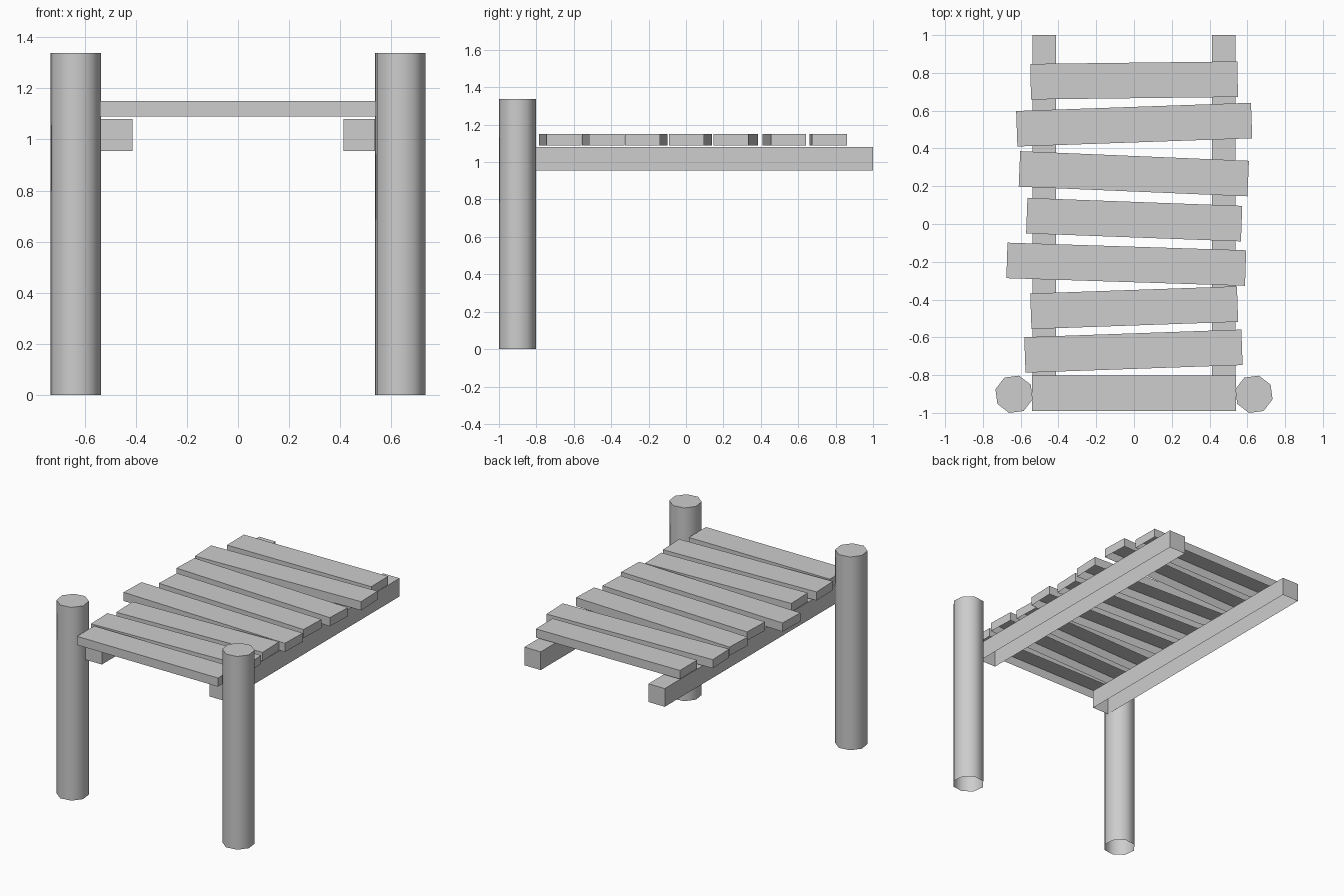
import bpy
import bmesh
import math
from mathutils import Matrix

cube = bpy.data.objects.get("Cube")
if cube:
    bpy.data.objects.remove(cube, do_unlink=True)

# One plain grey for the whole dock
grey = bpy.data.materials.new("plain grey")
grey.use_nodes = True
COLOUR = (0.61, 0.61, 0.61, 1)
grey.diffuse_color = COLOUR
grey.node_tree.nodes["Principled BSDF"].inputs["Base Color"].default_value = COLOUR


def add_object(name, bm, location, angle):
    """Open the underside, then place the part in the scene."""
    bm.normal_update()
    underside = [f for f in bm.faces if f.normal.z < -0.9]
    bmesh.ops.delete(bm, geom=underside, context='FACES_ONLY')
    mesh = bpy.data.meshes.new(name)
    bm.to_mesh(mesh)
    bm.free()
    mesh.materials.append(grey)
    obj = bpy.data.objects.new(name, mesh)
    obj.location = location
    obj.rotation_euler.z = angle
    bpy.context.collection.objects.link(obj)
    return obj


def timber(name, size, location, angle=0):
    """Square-cut board."""
    bm = bmesh.new()
    bmesh.ops.create_cube(bm, size=1, matrix=Matrix.Diagonal((*size, 1)))
    add_object(name, bm, location, angle)


def post(name, x):
    """Eight-sided upright with smooth sides and a flat top."""
    height, radius = 1.338, 0.102
    bm = bmesh.new()
    bmesh.ops.create_cone(bm, cap_ends=True, segments=8,
                          radius1=radius, radius2=radius, depth=height)
    obj = add_object(name, bm, (x, -0.9015, height / 2), math.radians(-60))
    bpy.ops.object.select_all(action='DESELECT')
    obj.select_set(True)
    bpy.context.view_layer.objects.active = obj
    bpy.ops.object.shade_smooth_by_angle(angle=math.radians(60))


# Posts and the long beams that carry the deck
for side, sign in (("left", 1), ("right", -1)):
    post(f"{side}_post", sign * 0.635)
    timber(f"{side}_beam", (0.125, 1.9, 0.126), (sign * 0.475, 0.05, 1.017))

# Deck planks from front to back: centre x, centre y, length, slope
planks = [
    (0, -0.896, 1.08, 0),
    (-0.003, -0.673, 1.15, 0.035),
    (0.001, -0.443, 1.095, 0.035),
    (-0.041, -0.213, 1.264, -0.032),
    (0.001, 0.023, 1.138, -0.037),
    (-0.001, 0.266, 1.212, -0.042),
    (0.001, 0.526, 1.244, 0.035),
    (0.001, 0.76, 1.096, 0.012),
]
for i, (x, y, length, slope) in enumerate(planks, 1):
    timber(f"plank_{i}", (length, 0.188, 0.06), (x, y, 1.12), math.atan(slope))
